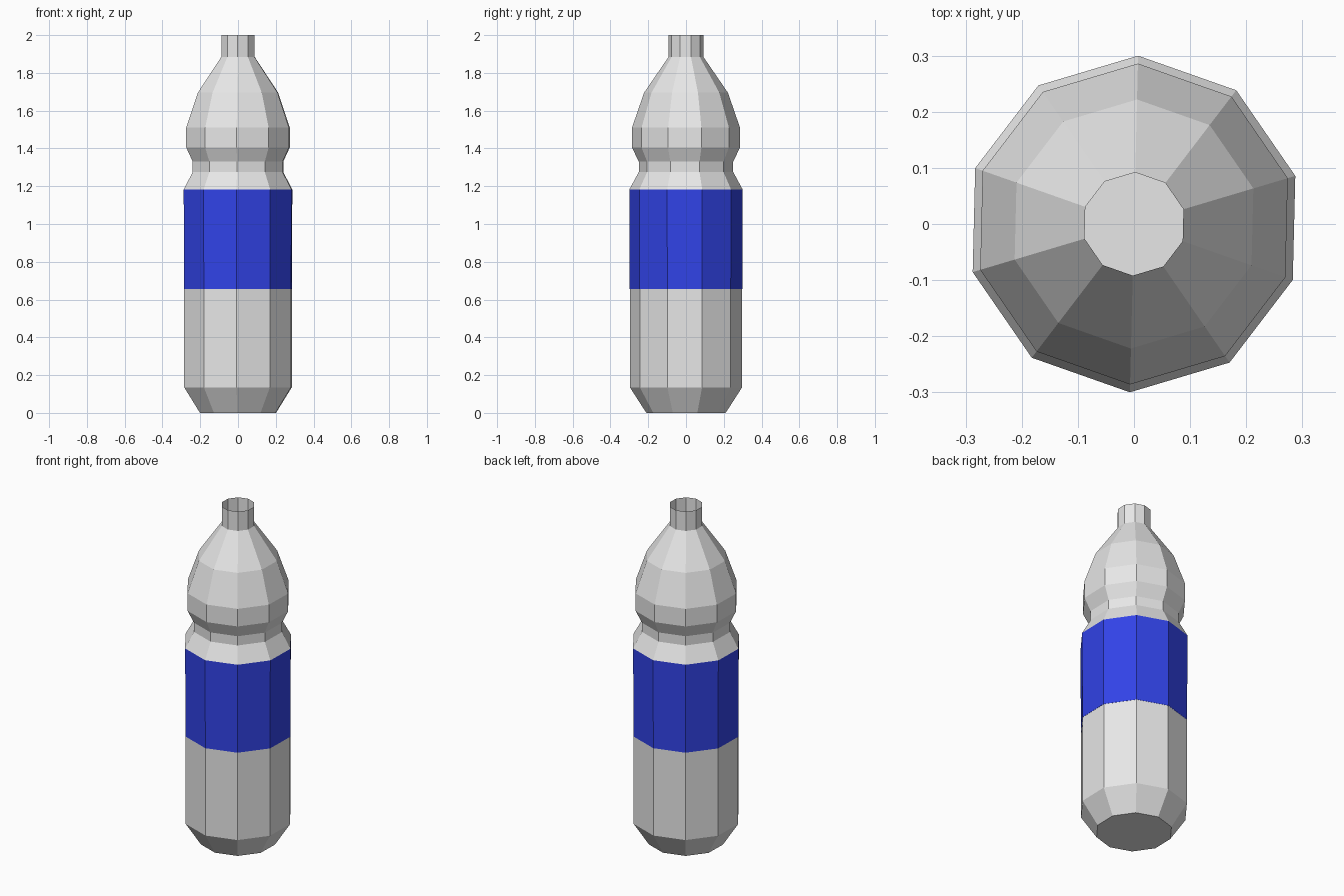
import bpy
import math

SIDES = 10
TURN = math.radians(-1.4)

cube = bpy.data.objects.get("Cube")
if cube:
    bpy.data.objects.remove(cube, do_unlink=True)


def material(name, colour):
    mat = bpy.data.materials.new(name)
    mat.use_nodes = True
    mat.diffuse_color = (*colour, 1)
    mat.node_tree.nodes["Principled BSDF"].inputs["Base Color"].default_value = (*colour, 1)
    return mat


def lathe(name, profile, mat, floor=False):
    """Turn a (radius, height) profile into a faceted shell."""
    verts, faces = [], []
    for radius, z in profile:
        for i in range(SIDES):
            a = math.pi / 2 + TURN + math.tau * i / SIDES
            verts.append((radius * math.cos(a), radius * math.sin(a), z))
    for ring in range(len(profile) - 1):
        low, high = ring * SIDES, (ring + 1) * SIDES
        for i in range(SIDES):
            j = (i + 1) % SIDES
            faces.append((low + i, low + j, high + j, high + i))
    if floor:
        faces.append(tuple(reversed(range(SIDES))))
    mesh = bpy.data.meshes.new(name)
    mesh.from_pydata(verts, [], faces)
    mesh.materials.append(mat)
    obj = bpy.data.objects.new(name, mesh)
    bpy.context.collection.objects.link(obj)
    return obj


grey = material("light grey plastic", (0.8, 0.8, 0.8))
blue = material("blue label", (0.035, 0.063, 0.9))

# Lower body with chamfered, closed base
lathe("lower_body", [(0.21, 0), (0.297, 0.135), (0.297, 0.657)], grey, floor=True)

# Label band around the middle
lathe("label", [(0.298, 0.657), (0.3, 1.183)], blue)

# Waist groove, shoulder bulge and tapering dome
lathe("upper_body", [(0.3, 1.183), (0.25, 1.275), (0.25, 1.33), (0.286, 1.405),
                     (0.286, 1.51), (0.222, 1.695), (0.092, 1.885)], grey)

# Open neck
lathe("neck", [(0.092, 1.885), (0.092, 2.0)], grey)
